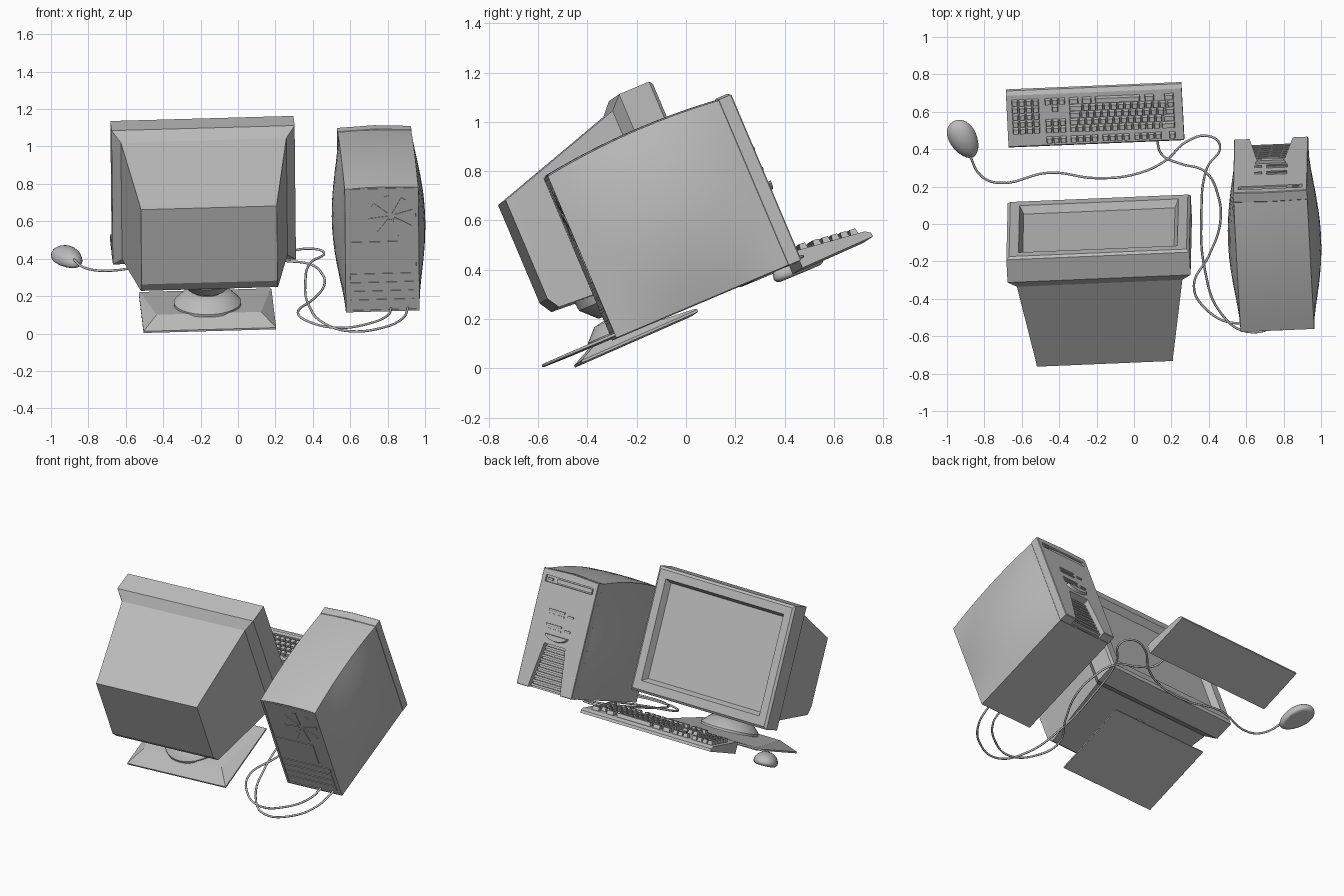
import bpy, bmesh, math
from mathutils import Matrix, Vector

if "Cube" in bpy.data.objects:
    bpy.data.objects.remove(bpy.data.objects["Cube"])

# Desk frame: x along the desk, y toward the user, z off the desk; the whole set is tilted
E1 = Vector((1, 0.042, 0.028)).normalized()
E2 = Vector((0, 0.92, 0.39))
E2 = (E2 - E1 * E2.dot(E1)).normalized()
E3 = E1.cross(E2)
TILT = Matrix((E1, E2, E3)).transposed().to_4x4()

GREY = bpy.data.materials.new("plastic grey")
GREY.diffuse_color = (0.5, 0.5, 0.5, 1)
GREY.use_nodes = True
GREY.node_tree.nodes["Principled BSDF"].inputs["Base Color"].default_value = GREY.diffuse_color


def finish(name, bm, smooth=False):
    bmesh.ops.recalc_face_normals(bm, faces=bm.faces)
    me = bpy.data.meshes.new(name)
    bm.to_mesh(me)
    bm.free()
    me.materials.append(GREY)
    ob = bpy.data.objects.new(name, me)
    bpy.context.collection.objects.link(ob)
    ob.matrix_world = TILT
    if smooth:
        bpy.ops.object.select_all(action='DESELECT')
        ob.select_set(True)
        bpy.context.view_layer.objects.active = ob
        bpy.ops.object.shade_smooth_by_angle(angle=math.radians(35))
    return ob


def add_loft(bm, rings):
    rows = [[bm.verts.new(p) for p in r] for r in rings]
    n = len(rows[0])
    for a, b in zip(rows, rows[1:]):
        for i in range(n):
            j = (i + 1) % n
            bm.faces.new((a[i], a[j], b[j], b[i]))
    bm.faces.new(rows[0])
    bm.faces.new(rows[-1])


def add_box(bm, x0, x1, y0, y1, z0, z1, taper=0.0, slope=0.0):
    def ring(z, k):
        return [(x, y, z + slope * (y - y0)) for x, y in
                ((x0 + k, y0 + k), (x1 - k, y0 + k), (x1 - k, y1 - k), (x0 + k, y1 - k))]
    add_loft(bm, [ring(z0, 0), ring(z1, taper)])


def boxes(name, items):
    bm = bmesh.new()
    for it in items:
        add_box(bm, *it)
    return finish(name, bm)


def loft(name, rings, smooth=False):
    bm = bmesh.new()
    add_loft(bm, rings)
    return finish(name, bm, smooth)


def rect(cx, y, hw, z0, z1):
    return [(cx - hw, y, z0), (cx + hw, y, z0), (cx + hw, y, z1), (cx - hw, y, z1)]


def disc(cx, cy, z, r, n=32):
    return [(cx + r * math.cos(2 * math.pi * i / n), cy + r * math.sin(2 * math.pi * i / n), z)
            for i in range(n)]


# Monitor: one shell from tapered tube housing through the bezel to the sunken screen
MX = -0.168
loft("monitor", [rect(MX, *s) for s in (
    (-0.418, 0.364, 0.478, 0.912), (-0.388, 0.367, 0.428, 0.921), (0.12, 0.443, 0.398, 1.076),
    (0.168, 0.49, 0.35, 1.127), (0.30, 0.49, 0.35, 1.127),
    (0.312, 0.475, 0.365, 1.112), (0.312, 0.425, 0.42, 1.06), (0.27, 0.405, 0.44, 1.04))])

# Monitor stand: wedge foot that thins toward the front, swivel disc and neck
def foot(hb, hf, yb, yf, zb, zf):
    return [(MX - hb, yb, zb), (MX + hb, yb, zb), (MX + hf, yf, zf), (MX - hf, yf, zf)]
loft("stand_foot", [foot(0.355, 0.355, -0.388, 0.126, 0.183, 0.19),
                    foot(0.355, 0.355, -0.388, 0.126, 0.193, 0.20),
                    foot(0.28, 0.35, -0.285, 0.12, 0.243, 0.206)])
loft("stand_swivel", [disc(MX, -0.14, z, r) for z, r in
                      ((0.235, 0.18), (0.25, 0.18), (0.30, 0.13), (0.31, 0.075), (0.33, 0.075))], True)
loft("stand_cradle", [disc(MX, -0.14, z, r) for z, r in ((0.325, 0.10), (0.385, 0.16), (0.425, 0.165))], True)

# Tower case: box grid with swollen sides and arched top
TX, TW, Z0, Z1 = 0.764, 0.197, 0.215, 0.928
Y0, Y1, N = -0.256, 0.499, 10
def case_ring(y):
    t = (y - Y0) / (Y1 - Y0)
    b = 1 - (2 * t - 1) ** 2
    top = Z1 + 0.012 * t + 0.024 * b
    ring = [(TX - TW, y, Z0), (TX + TW, y, Z0)]
    side = []
    for i in range(1, N):
        s = i / N
        side.append((TW + 0.052 * b * (1 - (2 * s - 1) ** 2), Z0 + s * (top - Z0)))
    ring += [(TX + h, y, z) for h, z in side]
    ring += [(TX + TW * k, y, top + 0.008 * (1 - k * k)) for k in (1, 0.5, 0, -0.5, -1)]
    ring += [(TX - h, y, z) for h, z in reversed(side)]
    return ring
loft("tower_case", [case_ring(Y0 + (Y1 - Y0) * i / 12) for i in range(13)], True)

# Tower front bezel with a flared vent recess
def bezel_ring(y, g):
    return [(TX - TW - g, y, Z0 - g), (TX + TW + g, y, Z0 - g), (TX + TW + g, y, 0.942 + g),
            (TX, y, 0.952 + g), (TX - TW - g, y, 0.942 + g)]
bezel = loft("tower_bezel", [bezel_ring(0.498, -0.002), bezel_ring(0.501, 0.001),
                             bezel_ring(0.552, 0.001), bezel_ring(0.556, -0.002)])
def vent(y):
    return [(TX - 0.125, y, 0.15), (TX + 0.125, y, 0.15), (TX + 0.075, y, 0.50), (TX - 0.075, y, 0.50)]
cutter = loft("vent_cutter", [vent(0.508), vent(0.60)])
slot = boxes("slot_cutter", [(TX - 0.17, TX + 0.17, 0.54, 0.60, 0.865, 0.905)])
for c in (cutter, slot):
    c.hide_render = True
    c.hide_viewport = True
    c.display_type = 'WIRE'
    m = bezel.modifiers.new("cut", 'BOOLEAN')
    m.object = c
    m.operation = 'DIFFERENCE'
    m.solver = 'EXACT'

# Vent louvres, drive slots and power button
louvres = []
for i in range(10):
    z = 0.225 + 0.027 * i
    hw = 0.125 - 0.05 * (z - 0.15) / 0.35
    louvres.append((TX - hw, TX + hw, 0.504, 0.524, z, z + 0.014))
boxes("vent_louvres", louvres)
drives = [(TX - 0.16, TX + 0.09, 0.535, 0.55, 0.872, 0.897), (TX + 0.12, TX + 0.155, 0.535, 0.555, 0.878, 0.892)]
for z in (0.70, 0.61):
    drives += [(TX - 0.02, TX + 0.09, 0.55, 0.564, z, z + 0.013),
               (TX - 0.085, TX - 0.045, 0.55, 0.564, z - 0.012, z),
               (TX - 0.02, TX + 0.09, 0.55, 0.561, z - 0.025, z - 0.014)]
boxes("drive_fronts", drives)
def button(y, r):
    return [(TX + r * math.cos(a), y, 0.56 + 0.45 * r * math.sin(a))
            for a in (math.pi + math.pi * i / 12 for i in range(13))]
loft("power_button", [button(0.55, 0.085), button(0.573, 0.075)])

# Tower back: raised frame, expansion slots, connector panel and fan grille
def back(x0, x1, z0, z1):
    return (x0, x1, Y0 - 0.004, Y0 + 0.003, z0, z1)
L, R = TX - TW, TX + TW
boxes("back_panels", [back(L, R, Z0, 0.225), back(L, R, 0.915, Z1), back(L, L + 0.015, Z0, Z1),
                      back(R - 0.015, R, Z0, Z1), back(L + 0.025, R - 0.10, 0.46, 0.62)]
      + [back(L + 0.025, R - 0.03, 0.245 + 0.05 * i, 0.285 + 0.05 * i) for i in range(4)])
bm = bmesh.new()
for i in range(8):
    a = 2 * math.pi * i / 8 + 0.2
    d, n = Vector((math.cos(a), math.sin(a))), Vector((-math.sin(a), math.cos(a)))
    c = Vector((TX + 0.05, 0.765))
    pts = [c + d * 0.02 - n * 0.006, c + d * 0.12 - n * 0.014, c + d * 0.12 + n * 0.014, c + d * 0.02 + n * 0.006]
    add_loft(bm, [[(p.x, y, p.y) for p in pts] for y in (Y0 - 0.004, Y0 + 0.003)])
finish("fan_grille", bm)

# Keyboard: wedge body and key blocks
profile = ((0.58, 0.188), (0.58, 0.25), (0.59, 0.262), (0.87, 0.226), (0.892, 0.212), (0.894, 0.194))
loft("keyboard_body", [[(x, y, z) for y, z in profile] for x in (-0.64, 0.30)])
bm = bmesh.new()
SL = -0.036 / 0.28
def key(x, y, w=0.033, d=0.033):
    z = 0.262 + SL * (y - 0.59)
    add_box(bm, x, x + w, y, y + d, z - 0.003, z + 0.023, 0.004, SL)
rows = [0.66 + 0.0385 * i for i in range(5)]
FY = 0.603
for r, y in enumerate(rows):
    # numeric pad
    for c in range(4):
        key(-0.612 + 0.0375 * c, y)
    # letter block, with wide keys at both ends
    if r < 4:
        wl, wr = 0.033 + 0.012 * r, 0.07 - 0.012 * r
        x0, x1 = -0.305 + wl + 0.0045, 0.255 - wr - 0.0045
        key(-0.305, y, wl)
        key(0.255 - wr, y, wr)
        p = (x1 - x0) / 12
        for c in range(12):
            key(x0 + c * p, y, p - 0.0045)
    else:
        for x, w in ((-0.305, 0.05), (-0.235, 0.05), (-0.165, 0.24), (0.10, 0.05), (0.205, 0.05)):
            key(x, y, w)
# navigation and arrow keys
for c in range(3):
    x = -0.435 + 0.0375 * c
    for y in (FY, rows[0], rows[1], rows[4]):
        key(x, y)
key(-0.3975, rows[3])
# function row
for g, n in ((-0.305, 4), (-0.135, 4), (0.035, 4), (0.222, 1)):
    for c in range(n):
        key(g + 0.0375 * c, FY)
finish("keyboard_keys", bm)

# Mouse: flat-bottomed teardrop
bm = bmesh.new()
bmesh.ops.create_uvsphere(bm, u_segments=24, v_segments=16, radius=1)
for v in bm.verts:
    v.co.x *= 0.074 * (1 + 0.15 * v.co.y)
    v.co.y *= 0.116
    v.co.z = v.co.z * 0.06 if v.co.z > 0 else max(v.co.z * 0.04, -0.02)
bmesh.ops.transform(bm, verts=bm.verts, matrix=Matrix.Translation((-0.88, 0.62, 0.202))
                    @ Matrix.Rotation(math.radians(24), 4, 'Z'))
finish("mouse", bm, True)

# Cables lying on the tilted desk plane, given by plan position
def cable(name, pts, w=0.23):
    cu = bpy.data.curves.new(name, 'CURVE')
    cu.dimensions = '3D'
    cu.bevel_depth = 0.0065
    cu.bevel_resolution = 2
    cu.resolution_u = 6
    cu.use_fill_caps = True
    sp = cu.splines.new('BEZIER')
    sp.bezier_points.add(len(pts) - 1)
    for b, (x, y) in zip(sp.bezier_points, pts):
        b.co = (x, y, (w - E3.x * x - E3.y * y) / E3.z)
        b.handle_left_type = b.handle_right_type = 'AUTO'
    cu.materials.append(GREY)
    ob = bpy.data.objects.new(name, cu)
    bpy.context.collection.objects.link(ob)

cable("mouse_cable", [(-0.88, 0.37), (-0.82, 0.26), (-0.73, 0.22), (-0.45, 0.275), (-0.2, 0.245), (0.02, 0.27),
                      (0.17, 0.34), (0.28, 0.44), (0.40, 0.47), (0.46, 0.42), (0.39, 0.30), (0.36, 0.05),
                      (0.38, -0.25), (0.46, -0.47), (0.60, -0.575), (0.78, -0.53), (0.88, -0.42), (0.91, -0.28)])
cable("keyboard_cable", [(0.12, 0.47), (0.15, 0.37), (0.24, 0.325), (0.38, 0.28), (0.45, 0.15), (0.46, 0.0),
                         (0.40, -0.17), (0.32, -0.33), (0.38, -0.45), (0.54, -0.53), (0.70, -0.48),
                         (0.80, -0.38), (0.82, -0.28)])
